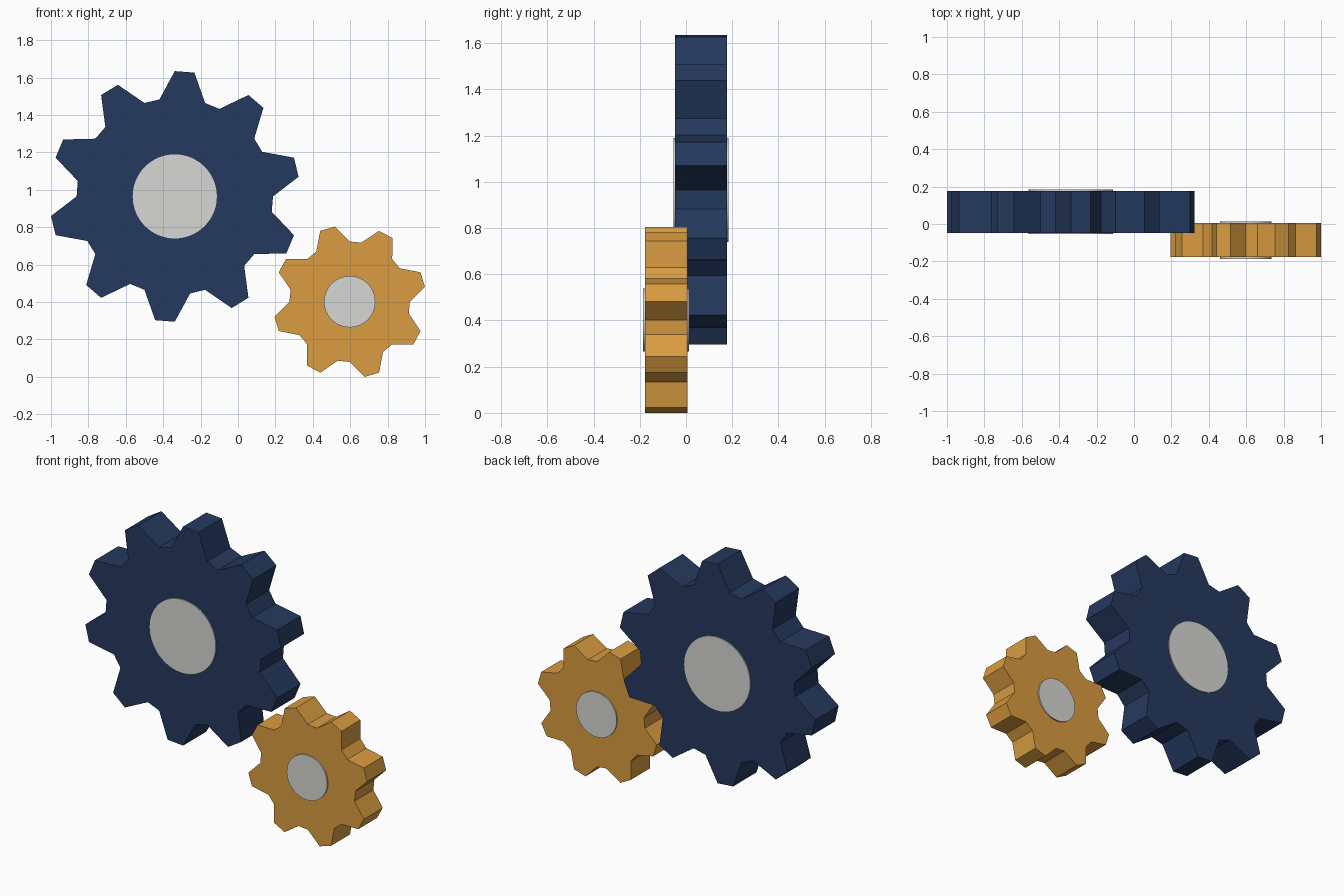
import bpy
import bmesh
from math import cos, sin, pi

cube = bpy.data.objects.get("Cube")
if cube:
    bpy.data.objects.remove(cube, do_unlink=True)


def material(name, rgb):
    mat = bpy.data.materials.new(name)
    mat.use_nodes = True
    colour = (*rgb, 1.0)
    mat.diffuse_color = colour
    mat.node_tree.nodes["Principled BSDF"].inputs["Base Color"].default_value = colour
    return mat


def disc(name, radii, centre, thickness, mat):
    """Extrude a ring of points, one per radius, along y about its centre."""
    bm = bmesh.new()
    step = 2 * pi / len(radii)
    ring = [bm.verts.new((r * cos(i * step), -thickness / 2, r * sin(i * step)))
            for i, r in enumerate(radii)]
    face = bm.faces.new(ring)
    extruded = bmesh.ops.extrude_face_region(bm, geom=[face], use_keep_orig=True)
    moved = [v for v in extruded["geom"] if isinstance(v, bmesh.types.BMVert)]
    bmesh.ops.translate(bm, verts=moved, vec=(0, thickness, 0))
    bmesh.ops.recalc_face_normals(bm, faces=bm.faces)
    mesh = bpy.data.meshes.new(name)
    bm.to_mesh(mesh)
    bm.free()
    mesh.materials.append(mat)
    obj = bpy.data.objects.new(name, mesh)
    obj.location = centre
    bpy.context.collection.objects.link(obj)
    return obj


def gear(name, centre, teeth, tip, root, thickness, hub_radius, hub_thickness, mat):
    # Each tooth is root, tip, tip, root at even angles
    disc(name, [root, tip, tip, root] * teeth, centre, thickness, mat)
    # Hub stands slightly proud of both faces
    hub = disc(name + "_hub", [hub_radius] * 64, centre, hub_thickness, grey)
    bpy.ops.object.select_all(action="DESELECT")
    hub.select_set(True)
    bpy.context.view_layer.objects.active = hub
    bpy.ops.object.shade_smooth_by_angle()


navy = material("navy blue", (0.018, 0.041, 0.112))
gold = material("golden orange", (0.70, 0.335, 0.053))
grey = material("light grey", (0.68, 0.68, 0.66))

# Large gear behind, small gear in front
gear("large_gear", (-0.338, 0.0645, 0.965), 10, 0.67, 0.525, 0.225, 0.225, 0.238, navy)
gear("small_gear", (0.597, -0.086, 0.402), 8, 0.41, 0.322, 0.183, 0.137, 0.2, gold)
